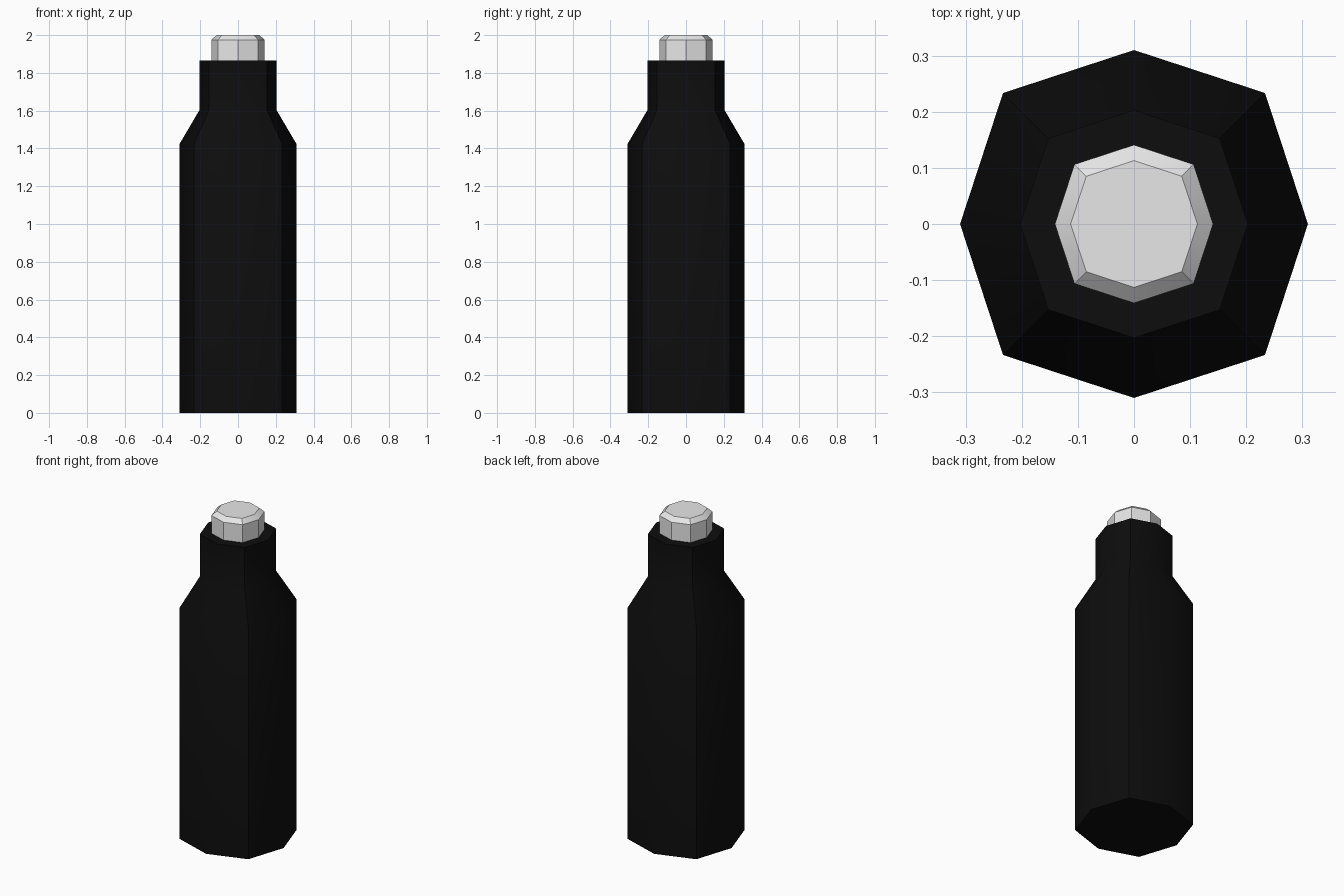
import bpy, bmesh, math

cube = bpy.data.objects.get("Cube")
if cube:
    bpy.data.objects.remove(cube, do_unlink=True)


def material(name, rgb):
    mat = bpy.data.materials.new(name)
    mat.use_nodes = True
    mat.diffuse_color = (*rgb, 1)
    mat.node_tree.nodes["Principled BSDF"].inputs["Base Color"].default_value = (*rgb, 1)
    return mat


def octagon_part(name, profile, mat, smooth_angle):
    """Stack octagonal rings of (radius, height), diagonal corners pushed out a little."""
    bm = bmesh.new()
    rings = []
    for radius, z in profile:
        ring = []
        for i in range(8):
            r = radius * (1.065 if i % 2 else 1)
            a = i * math.pi / 4
            ring.append(bm.verts.new((r * math.cos(a), r * math.sin(a), z)))
        rings.append(ring)
    for low, high in zip(rings, rings[1:]):
        for i in range(8):
            j = (i + 1) % 8
            bm.faces.new((low[i], low[j], high[j], high[i]))
    bm.faces.new(rings[0][::-1])
    bm.faces.new(rings[-1])
    mesh = bpy.data.meshes.new(name)
    bm.to_mesh(mesh)
    bm.free()
    mesh.materials.append(mat)
    obj = bpy.data.objects.new(name, mesh)
    bpy.context.collection.objects.link(obj)
    bpy.ops.object.select_all(action='DESELECT')
    obj.select_set(True)
    bpy.context.view_layer.objects.active = obj
    bpy.ops.object.shade_smooth_by_angle(angle=math.radians(smooth_angle))
    return obj


black = material("black", (0.004, 0.004, 0.004))
pale_grey = material("pale grey", (0.8, 0.8, 0.8))

# Body with sloping shoulder and straight neck
octagon_part("bottle_body", [(0.31, 0), (0.31, 1.423), (0.203, 1.605), (0.203, 1.865)], black, 40)

# Cap with chamfered top
octagon_part("cap", [(0.141, 1.86), (0.141, 1.975), (0.113, 2.0)], pale_grey, 30)
